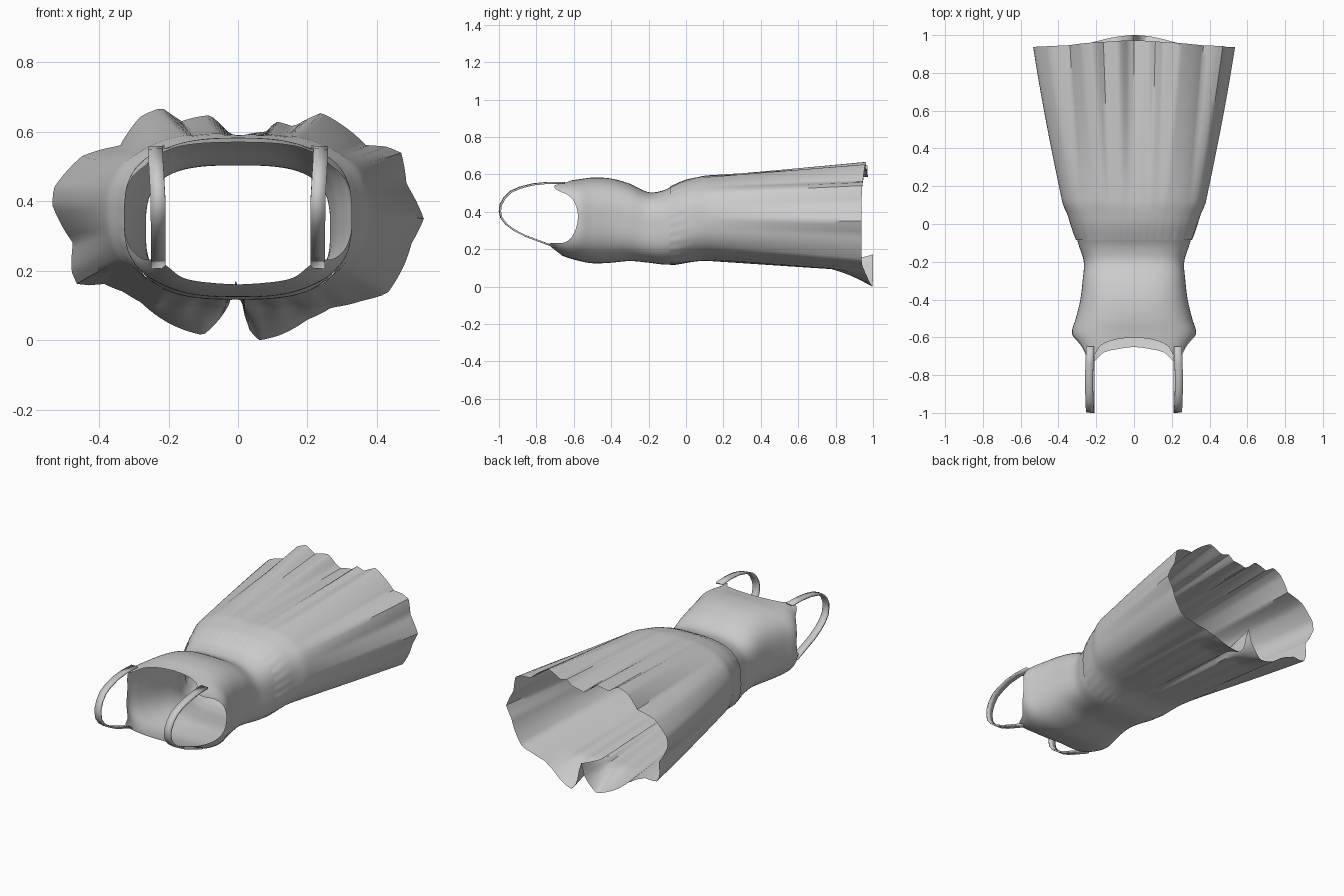
import bpy, bmesh, math
from math import sin, cos, radians, atan2, hypot

if "Cube" in bpy.data.objects:
    bpy.data.objects.remove(bpy.data.objects["Cube"])

N = 180  # columns around the garment


def lerp_table(rows, t):
    """Smooth interpolation of rows keyed on their first value."""
    if t <= rows[0][0]:
        return rows[0][1:]
    if t >= rows[-1][0]:
        return rows[-1][1:]
    i = max(k for k in range(len(rows) - 1) if rows[k][0] <= t)
    p0, p1, p2, p3 = rows[max(i - 1, 0)], rows[i], rows[i + 1], rows[min(i + 2, len(rows) - 1)]
    h = p2[0] - p1[0]
    u = (t - p1[0]) / h
    out = []
    for k in range(1, len(p1)):
        m1 = (p2[k] - p0[k]) / (p2[0] - p0[0]) * h
        m2 = (p3[k] - p1[k]) / (p3[0] - p1[0]) * h
        out.append((2*u**3 - 3*u*u + 1)*p1[k] + (u**3 - 2*u*u + u)*m1
                   + (3*u*u - 2*u**3)*p2[k] + (u**3 - u*u)*m2)
    return out


def oval(ang, a, zb, zt, n):
    """Point on a rounded-rectangle cross-section."""
    b, c, s = (zt - zb) / 2, cos(ang), sin(ang)
    r = (abs(c / a)**n + abs(s / b)**n)**(-1 / n)
    return r * c, (zt + zb) / 2 + r * s


def sheet(name, rows, closed=True, smooth=40):
    """Quad sheet through rows of points."""
    bm = bmesh.new()
    grid = [[bm.verts.new(p) for p in row] for row in rows]
    w = len(rows[0])
    for r0, r1 in zip(grid, grid[1:]):
        for j in range(w if closed else w - 1):
            k = (j + 1) % w
            bm.faces.new((r0[j], r0[k], r1[k], r1[j]))
    bmesh.ops.recalc_face_normals(bm, faces=bm.faces)
    me = bpy.data.meshes.new(name)
    bm.to_mesh(me)
    bm.free()
    ob = bpy.data.objects.new(name, me)
    bpy.context.collection.objects.link(ob)
    bpy.ops.object.select_all(action='DESELECT')
    ob.select_set(True)
    bpy.context.view_layer.objects.active = ob
    bpy.ops.object.shade_smooth_by_angle(angle=radians(smooth))
    return ob


angles = [2 * math.pi * j / N for j in range(N)]

# Bodice: y, half width, bottom z, top z, squareness
body = [(-0.73, 0.268, 0.205, 0.558, 4.5), (-0.66, 0.287, 0.165, 0.564, 3.8),
        (-0.58, 0.328, 0.14, 0.573, 3), (-0.5, 0.308, 0.125, 0.583, 2.8),
        (-0.4, 0.284, 0.128, 0.578, 2.8), (-0.3, 0.272, 0.137, 0.55, 2.9),
        (-0.2, 0.266, 0.128, 0.505, 3.1), (-0.12, 0.29, 0.118, 0.515, 3),
        (-0.07, 0.305, 0.118, 0.54, 2.9)]
# Neckline and armhole edge: elevation angle, y
edge = [(-90, -0.65), (-70, -0.66), (-50, -0.68), (-38, -0.725), (-32, -0.725), (-24, -0.645),
        (-12, -0.597), (3, -0.578), (16, -0.595), (25, -0.635), (31, -0.695), (38, -0.7),
        (48, -0.643), (65, -0.612), (90, -0.6)]
rows = []
for i in range(31):
    t = i / 30
    row = []
    for a in angles:
        elev = math.degrees(math.asin(max(-1, min(1, sin(a)))))
        y0 = lerp_table(edge, elev)[0]
        y = y0 + (-0.07 - y0) * t
        x, z = oval(a, *lerp_table(body, y))
        row.append((x, y, z))
    rows.append(row)
sheet("bodice", rows)

# Skirt: smooth hip sections flowing into the wavy hem outline (x, z)
hip = [(-0.085, 0.306, 0.117, 0.535, 2.9), (-0.06, 0.316, 0.117, 0.547, 2.8),
       (0.0, 0.337, 0.127, 0.572, 2.7), (0.1, 0.366, 0.142, 0.592, 2.6)]
hem = [(0, .585), (.08, .60), (.11, .63), (.16, .615), (.24, .655), (.30, .62), (.37, .56),
       (.42, .56), (.47, .54), (.485, .45), (.535, .35), (.50, .28), (.48, .22), (.43, .135),
       (.36, .115), (.27, .095), (.2, .06), (.12, .015), (.06, 0), (.025, .04), (.012, .12),
       (-.008, .18), (-.022, .11), (-.05, .065), (-.1, .015), (-.2, .05), (-.28, .11),
       (-.33, .14), (-.39, .165), (-.46, .155), (-.48, .2), (-.475, .28), (-.535, .39),
       (-.53, .44), (-.45, .53), (-.34, .56), (-.28, .645), (-.22, .67), (-.165, .63),
       (-.08, .648), (-.03, .6)]
ZC = 0.35
polar = sorted((atan2(z - ZC, x) % (2 * math.pi), hypot(x, z - ZC)) for x, z in hem)
polar = ([(polar[-1][0] - 2 * math.pi, polar[-1][1])] + polar
         + [(polar[0][0] + 2 * math.pi, polar[0][1])])


def hem_point(a):
    for (a0, r0), (a1, r1) in zip(polar, polar[1:]):
        if a0 <= a <= a1:
            r = r0 + (r1 - r0) * (a - a0) / (a1 - a0)
            return r * cos(a), ZC + r * sin(a)


rows = []
for i in range(37):
    t = i / 36
    row = []
    for a in angles:
        s = sin(a)
        end = 0.937 + (0.035 * s * s if s > 0 else 0.063 * s**4)
        y = -0.085 + (end + 0.085) * t
        x, z = oval(a, *lerp_table(hip, y))
        if y > 0.05:
            f = (y - 0.05) / (end - 0.05)
            hx, hz = hem_point(a)
            k = max(0, min(1, (y - 0.78) / (end - 0.78)))  # late flare at the back hem
            early = max(hz, 0.085)
            if abs(hx) < 0.06 and s < 0:
                early = min(early, 0.11)
            hz = early * (1 - k) + hz * k
            bulge = 1 + 0.06 * f * (1 - f) * cos(a)**2
            x, z = (x + (hx - x) * f) * bulge, z + (hz - z) * f
            if s < -0.5:  # soft pleats on the back panel
                z += 0.012 * sin(a * 22) * f * (1 - k) * (-s - 0.5)
        # fine gathers along the waist seam
        g = 1 + 0.004 * sin(a * 40) * max(0, 1 - abs(y + 0.06) / 0.1)
        row.append((x * g, y, ZC + (z - ZC) * g))
    rows.append(row)
sheet("skirt", rows)

# Shoulder straps: ribbon path (x centre, y, z), mirrored
path = [(.232, -.65, .556), (.236, -.74, .556), (.238, -.82, .548), (.237, -.89, .53),
        (.236, -.94, .508), (.234, -.973, .475), (.232, -.993, .437), (.23, -.997, .405),
        (.23, -.99, .37), (.23, -.963, .335), (.23, -.92, .303), (.23, -.86, .272),
        (.23, -.79, .246), (.23, -.70, .212)]
for side, label in ((1, "right"), (-1, "left")):
    rows = [[(side * (x - .021), y, z), (side * (x + .021), y + .004, z - .002)]
            for x, y, z in path]
    strap = sheet("shoulder_strap_" + label, rows, closed=False)
    mod = strap.modifiers.new("thickness", 'SOLIDIFY')
    mod.thickness = 0.009
    mod.offset = 0
